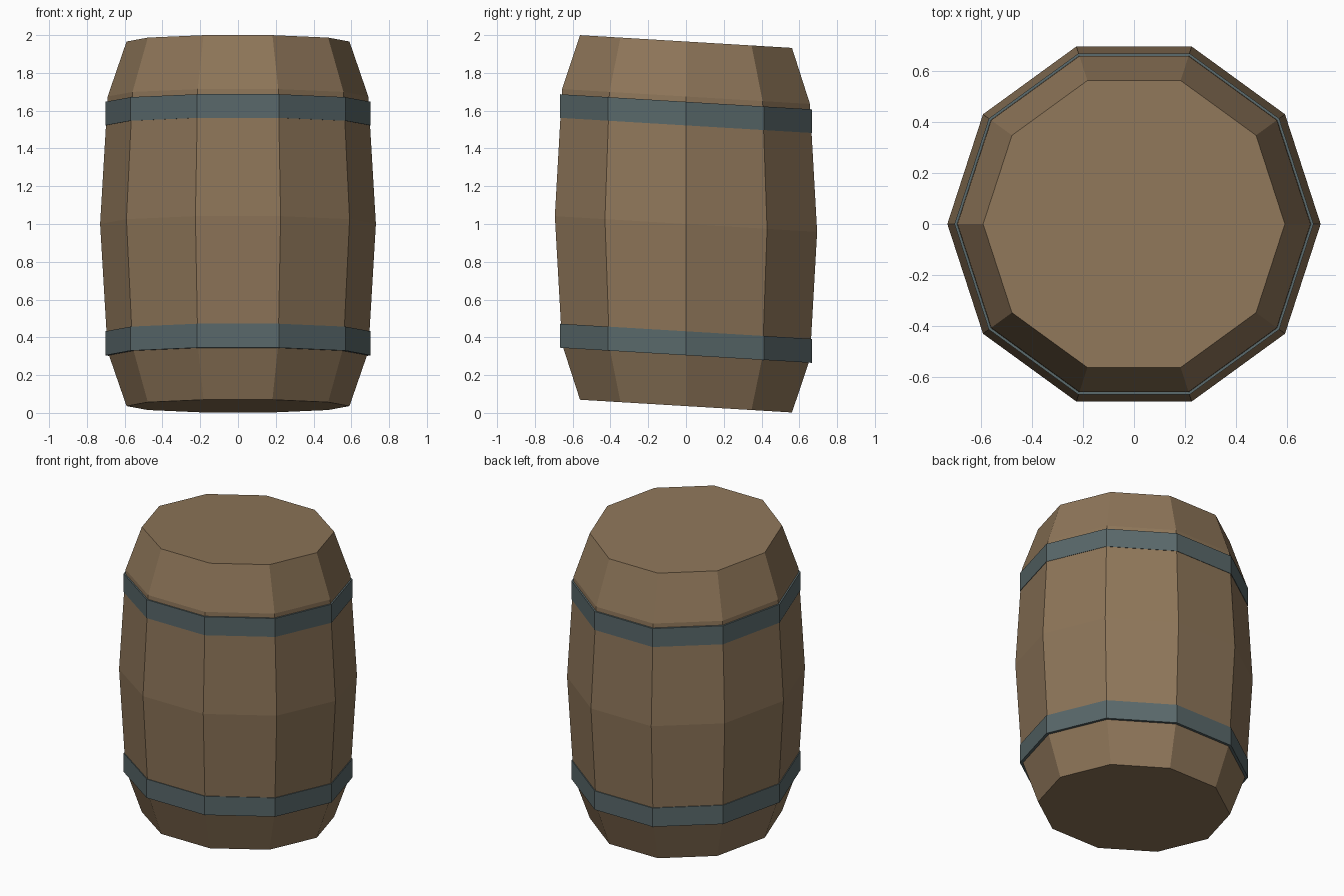
import bpy, bmesh, math

if "Cube" in bpy.data.objects:
    bpy.data.objects.remove(bpy.data.objects["Cube"])

SIDES = 10
TILT = 0.06  # rings slope downwards to the back


def material(name, rgb):
    m = bpy.data.materials.new(name)
    m.diffuse_color = (*rgb, 1.0)
    m.use_nodes = True
    m.node_tree.nodes["Principled BSDF"].inputs["Base Color"].default_value = m.diffuse_color
    return m


def lathe(name, profile, mat, closed):
    """Spin (radius, z) points into a ten-sided, slanted, flat-shaded body."""
    bm = bmesh.new()
    rings = []
    for r, z in profile:
        ring = []
        for i in range(SIDES):
            a = 2 * math.pi * i / SIDES
            y = r * math.sin(a)
            ring.append(bm.verts.new((r * math.cos(a), y, z - TILT * y)))
        rings.append(ring)
    pairs = list(zip(rings, rings[1:]))
    if closed:
        pairs.append((rings[-1], rings[0]))
    else:
        bm.faces.new(rings[0][::-1])
        bm.faces.new(rings[-1])
    for lo, hi in pairs:
        for i in range(SIDES):
            j = (i + 1) % SIDES
            bm.faces.new((lo[i], lo[j], hi[j], hi[i]))
    bmesh.ops.recalc_face_normals(bm, faces=bm.faces)
    mesh = bpy.data.meshes.new(name)
    bm.to_mesh(mesh)
    bm.free()
    mesh.materials.append(mat)
    ob = bpy.data.objects.new(name, mesh)
    bpy.context.collection.objects.link(ob)
    return ob


wood = material("brown wood", (0.27, 0.18, 0.10))
iron = material("blue grey iron", (0.10, 0.139, 0.145))

# wooden body with its lids
lathe("barrel_body", [(0.59, 0.036), (0.69, 0.325), (0.73, 1.0),
                      (0.69, 1.675), (0.59, 1.966)], wood, False)

# iron hoops
for name, z0, z1 in (("lower_hoop", 0.305, 0.432), ("upper_hoop", 1.522, 1.647)):
    lathe(name, [(0.66, z0), (0.702, z0), (0.702, z1), (0.66, z1)], iron, True)
